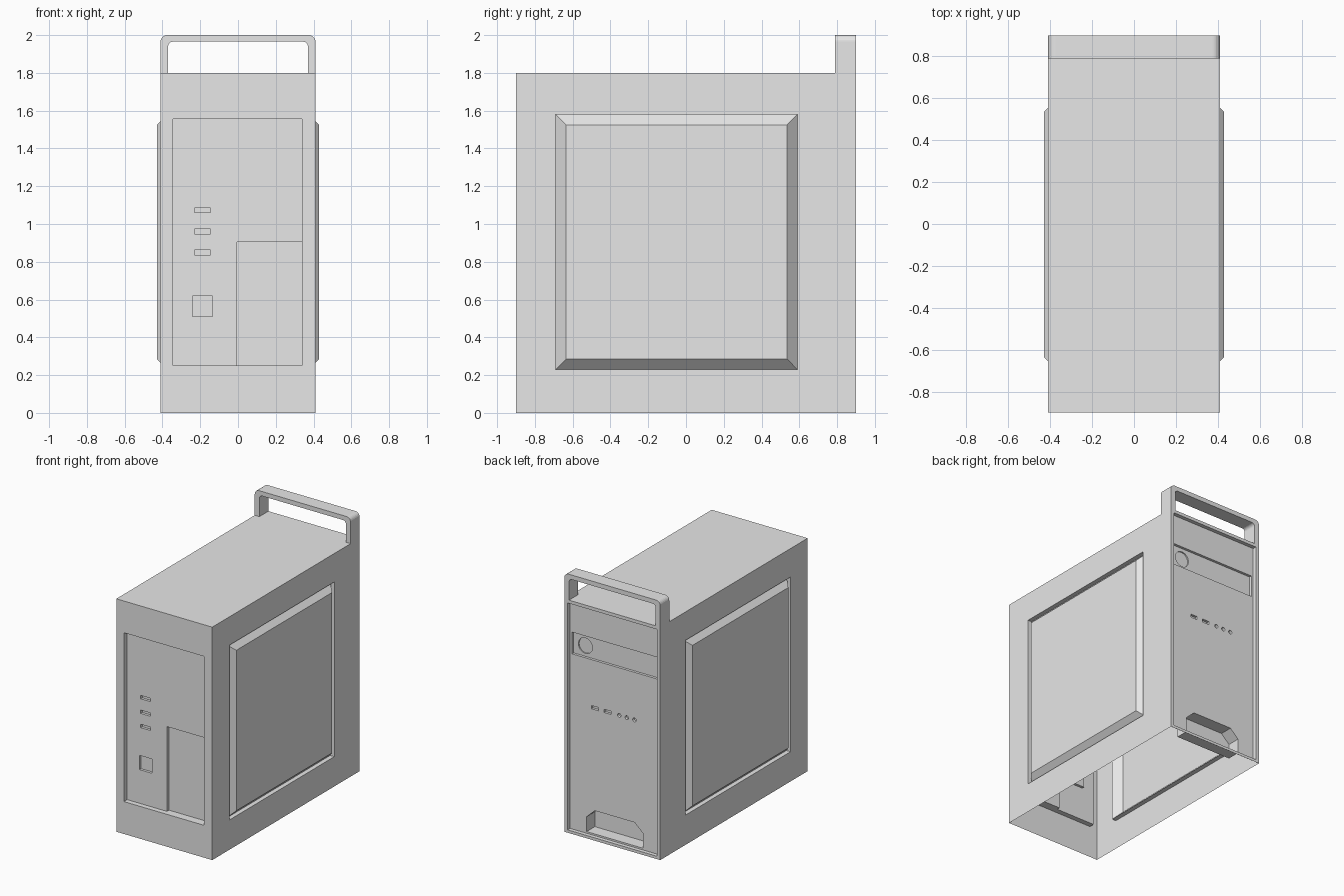
import bpy, bmesh, math
from mathutils import Vector

if "Cube" in bpy.data.objects:
    bpy.data.objects.remove(bpy.data.objects["Cube"])

GREY = bpy.data.materials.new("light grey")
GREY.diffuse_color = (0.8, 0.8, 0.8, 1)
GREY.use_nodes = True
GREY.node_tree.nodes["Principled BSDF"].inputs["Base Color"].default_value = GREY.diffuse_color

X, Y, Z = Vector((1, 0, 0)), Vector((0, 1, 0)), Vector((0, 0, 1))


def rect(u0, u1, v0, v1):
    return [(u0, v0), (u1, v0), (u1, v1), (u0, v1)]


def circle(u, v, r, n):
    return [(u + r * math.cos(2 * math.pi * i / n), v + r * math.sin(2 * math.pi * i / n)) for i in range(n)]


class Sheet:
    """Thin pressed skin drawn in a plane (u, v); depth is measured along n."""

    def __init__(self, name, u, v, base):
        self.name, self.u, self.v, self.n, self.base = name, u, v, u.cross(v), base
        self.bm = bmesh.new()

    def ring(self, loop, d):
        return [self.bm.verts.new(self.u * a + self.v * b + self.n * (self.base + d)) for a, b in loop]

    def fill(self, outer, holes=(), d=0.0):
        edges = []
        for loop in [outer, *holes]:
            vs = self.ring(loop, d)
            edges += [self.bm.edges.new((vs[i - 1], vs[i])) for i in range(len(vs))]
        res = bmesh.ops.triangle_fill(self.bm, use_beauty=True, edges=edges, normal=self.n)
        for f in res["geom"]:
            if isinstance(f, bmesh.types.BMFace):
                f.normal_update()
                if f.normal.dot(self.n) < 0:
                    f.normal_flip()

    def wall(self, a, da, b, db, side=1):
        # side 1 faces the inside of the loop, -1 faces outwards
        va, vb = self.ring(a, da), self.ring(b, db)
        for i in range(len(a)):
            f = self.bm.faces.new((va[i - 1], va[i], vb[i], vb[i - 1]))
            f.normal_update()
            if f.normal.dot(self.n.cross(va[i].co - va[i - 1].co)) * side < 0:
                f.normal_flip()

    def pocket(self, loop, d0, d1, holes=()):
        self.wall(loop, d0, loop, d1)
        self.fill(loop, holes, d1)

    def done(self):
        bmesh.ops.remove_doubles(self.bm, verts=self.bm.verts, dist=1e-5)
        me = bpy.data.meshes.new(self.name)
        self.bm.to_mesh(me)
        self.bm.free()
        me.materials.append(GREY)
        ob = bpy.data.objects.new(self.name, me)
        bpy.context.collection.objects.link(ob)


W, D, H = 0.41, 0.9, 1.8

# Top skin (the case is open underneath)
s = Sheet("top_cover", X, Y, H)
s.fill(rect(-W, W, -D, D))
s.done()

# Side skins: groove around a raised panel with sloped edges
for name, k in (("right_side", 1), ("left_side", -1)):
    s = Sheet(name, Y * k, Z, W)
    y0, y1 = sorted((-0.69 * k, 0.59 * k))
    outer = rect(y0, y1, 0.23, 1.58)
    inner = rect(y0 + 0.055, y1 - 0.055, 0.285, 1.525)
    s.fill(rect(-D, D, 0, H), [outer])
    s.wall(outer, 0, outer, -0.035)
    s.wall(outer, -0.035, inner, 0.02, -1)
    s.fill(inner, d=0.02)
    s.done()

# Connector side: recessed plate, deeper expansion bay, sockets
s = Sheet("connector_plate", X, Z, D)
plate = rect(-0.345, 0.34, 0.25, 1.555)
bay = rect(-0.005, 0.34, 0.25, 0.905)
stepped = [(-0.345, 0.25), (-0.005, 0.25), (-0.005, 0.905), (0.34, 0.905), (0.34, 1.555), (-0.345, 1.555)]
sockets = [rect(-0.23, -0.145, z - 0.013, z + 0.013) for z in (0.85, 0.96, 1.073)]
sockets.append(rect(-0.24, -0.135, 0.51, 0.62))
s.fill(rect(-W, W, 0, H), [plate])
s.wall(plate, 0, plate, -0.04)
s.fill(stepped, sockets, -0.04)
s.pocket(bay, -0.04, -0.065)
for hole in sockets:
    s.pocket(hole, -0.04, -0.06)
s.done()

# Drive side: recessed fascia, drive bay with button, ports, foot notch
s = Sheet("drive_fascia", -X, Z, D)
fascia = rect(-0.382, 0.382, 0.022, 1.775)
drive = rect(-0.365, 0.365, 1.375, 1.543)
button = circle(-0.265, 1.457, 0.06, 32)
ports = [rect(u - 0.03, u + 0.03, 0.995, 1.02) for u in (-0.17, -0.06)]
ports += [circle(u, 1.007, 0.015, 16) for u in (0.038, 0.103, 0.168)]
notch = [(-0.24, 0.035), (0.24, 0.035), (0.24, 0.15), (0.17, 0.215), (-0.17, 0.215), (-0.24, 0.15)]
s.fill(rect(-W, W, 0, H), [fascia])
s.pocket(fascia, 0, -0.03, [drive, notch] + ports)
s.pocket(drive, -0.03, -0.05, [button])
s.pocket(button, -0.05, -0.06)
s.pocket(notch, -0.03, -0.13)
for hole in ports:
    s.pocket(hole, -0.03, -0.05)
s.done()


# Carry handle: rounded arch standing on the top edge
def arch(hw, top, r):
    arc = [(r * math.cos(a), r * math.sin(a)) for a in (math.pi / 12 * i for i in range(7))]
    right = [(hw - r + c, top - r + q) for c, q in arc]
    return [(hw, H)] + right + [(-x, z) for x, z in reversed(right)] + [(-hw, H)]


s = Sheet("carry_handle", -X, Z, D)
profile = arch(W, 2.0, 0.035) + arch(0.37, 1.965, 0.025)[::-1]
s.fill(profile, d=0)
s.fill(profile, d=-0.11)
s.wall(profile, 0, profile, -0.11, -1)
bmesh.ops.remove_doubles(s.bm, verts=s.bm.verts, dist=1e-5)
bmesh.ops.recalc_face_normals(s.bm, faces=s.bm.faces)
s.done()
